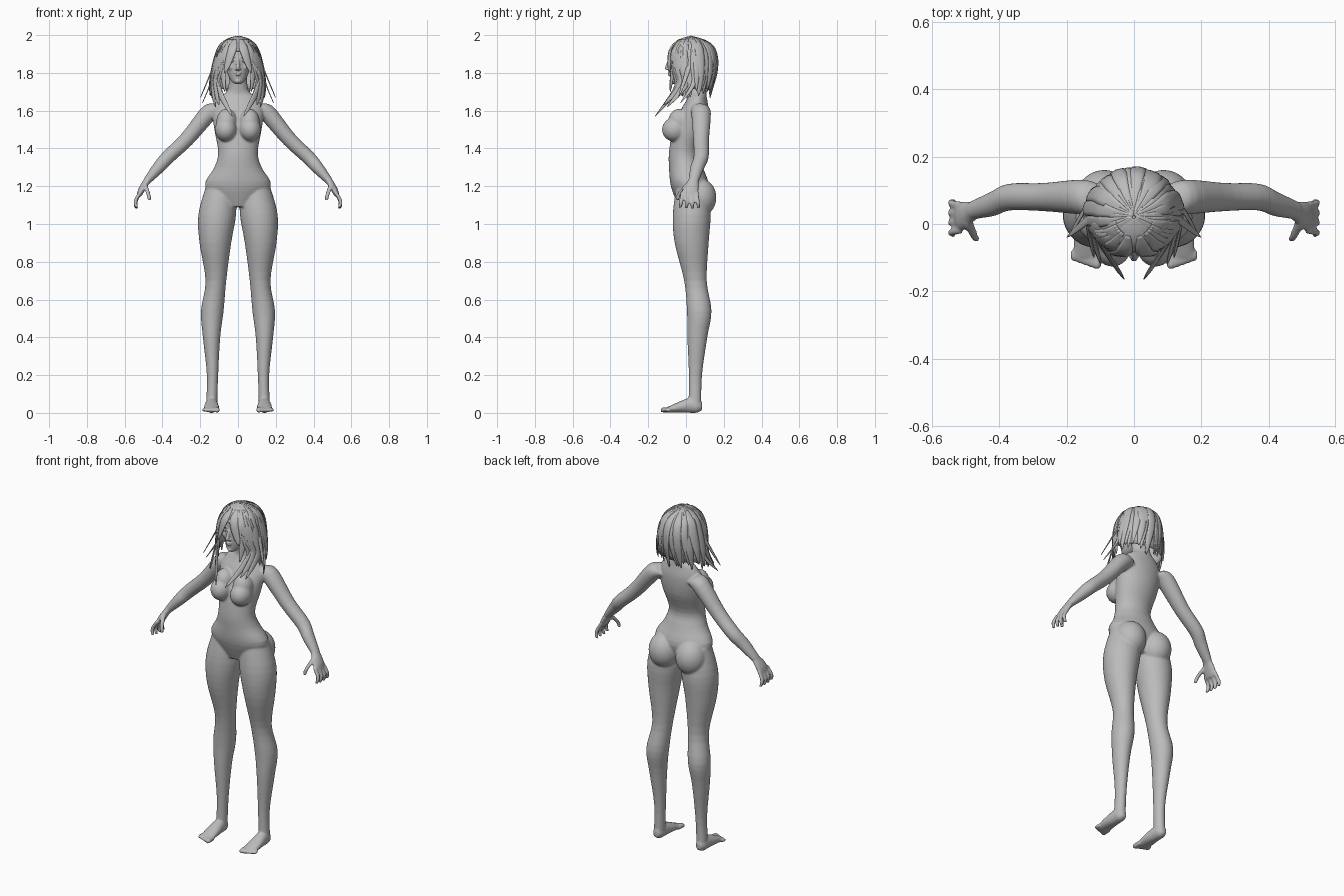
import bpy, bmesh, math, random
from mathutils import Vector, Matrix

random.seed(4)
if "Cube" in bpy.data.objects:
    bpy.data.objects.remove(bpy.data.objects["Cube"], do_unlink=True)

grey = bpy.data.materials.new("plain_grey")
grey.use_nodes = True
grey.diffuse_color = (0.5, 0.5, 0.5, 1)
grey.node_tree.nodes["Principled BSDF"].inputs["Base Color"].default_value = grey.diffuse_color
ACROSS, DEPTH, UP = Vector((1, 0, 0)), Vector((0, 1, 0)), Vector((0, 0, 1))


def smooth_rows(rows, steps=4):
    """Catmull-Rom interpolation of equal-length tuples."""
    result = []
    last = len(rows) - 1
    for index in range(last):
        before, start = rows[max(0, index - 1)], rows[index]
        end, after = rows[index + 1], rows[min(last, index + 2)]
        for step in range(steps):
            t = step / steps
            result.append([q + t * (r - p) / 2 + t * t * (2 * p - 5 * q + 4 * r - s) / 2
                           + t ** 3 * (3 * q - p - 3 * r + s) / 2
                           for p, q, r, s in zip(before, start, end, after)])
    return result + [list(rows[last])]


def loft(bm, rows, u=ACROSS, v=DEPTH, side=1, segments=28):
    """Closed tube; each row is x, y, z, radius along u, radius along v."""
    rings = []
    for x, y, z, radius_u, radius_v in smooth_rows(rows):
        ring = []
        for k in range(segments):
            turn = math.tau * k / segments
            point = Vector((x, y, z)) + u * radius_u * math.cos(turn) + v * radius_v * math.sin(turn)
            ring.append(bm.verts.new((point.x * side, point.y, point.z)))
        rings.append(ring)
    for ring, following in zip(rings, rings[1:]):
        for k in range(segments):
            bm.faces.new((ring[k], ring[k - 1], following[k - 1], following[k]))
    bm.faces.new(rings[0])
    bm.faces.new(rings[-1])


def blob(bm, centre, radii, side=1):
    """Ellipsoid used for rounded masses."""
    place = Matrix.Translation((centre[0] * side, centre[1], centre[2]))
    bmesh.ops.create_uvsphere(bm, u_segments=28, v_segments=18, radius=1,
                              matrix=place @ Matrix.Diagonal((*radii, 1)))


def finish(bm, name, voxel=0, soften=0, thickness=0):
    """Turn the bmesh into a smooth object, optionally fused or thickened."""
    bmesh.ops.recalc_face_normals(bm, faces=bm.faces)
    for face in bm.faces:
        face.smooth = True
    mesh = bpy.data.meshes.new(name)
    bm.to_mesh(mesh)
    bm.free()
    mesh.materials.append(grey)
    part = bpy.data.objects.new(name, mesh)
    bpy.context.collection.objects.link(part)
    if voxel:
        fuse = part.modifiers.new("fuse", 'REMESH')
        fuse.mode, fuse.voxel_size, fuse.use_smooth_shade = 'VOXEL', voxel, True
        relax = part.modifiers.new("soften", 'SMOOTH')
        relax.factor, relax.iterations = 0.5, soften
    if thickness:
        part.modifiers.new("thickness", 'SOLIDIFY').thickness = thickness


# Torso and neck
body = bmesh.new()
loft(body, [(0, .02, 1.09, .08, .06), (0, .02, 1.2, .175, .1), (0, 0, 1.3, .125, .09),
            (0, -.01, 1.38, .105, .08), (0, .02, 1.5, .125, .09), (0, .045, 1.6, .135, .075),
            (0, .06, 1.67, .1, .05), (0, .06, 1.71, .055, .045), (0, .04, 1.83, .045, .045)], segments=40)

for side in (1, -1):
    # Chest and hip masses
    blob(body, (.064, -.06, 1.5), (.058, .067, .064), side)
    blob(body, (.06, -.035, 1.54), (.055, .06, .07), side)
    blob(body, (.088, .075, 1.14), (.086, .086, .1), side)

    # Leg
    loft(body, [(.09, .03, 1.2, .08, .08), (.11, .03, 1.05, .1, .1), (.12, .03, .9, .084, .09),
                (.117, .05, .7, .055, .06), (.136, .07, .54, .06, .065), (.14, .06, .4, .046, .053),
                (.135, .05, .2, .03, .035), (.14, .047, .03, .03, .034)], side=side)

    # Foot and toes, each toe a little smaller than the last
    loft(body, [(.14, .085, .035, .016, .02), (.14, .06, .035, .03, .034), (.14, .02, .04, .034, .04),
                (.14, -.04, .03, .04, .028), (.14, -.1, .016, .04, .014)], ACROSS, UP, side)
    for k in range(5):
        x, r, tip = .11 + .0175 * k, .0135 - .001 * k, .006 * k - .134
        loft(body, [(x, -.08, .017, r, r), (x, tip + .01, .015, r, r), (x, tip, .013, r / 2, r / 2)],
             ACROSS, UP, side, 12)

    # Arm
    loft(body, [(.1, .07, 1.61, .045, .04), (.155, .08, 1.587, .052, .047), (.27, .08, 1.45, .042, .04),
                (.37, .08, 1.355, .04, .037), (.42, .06, 1.3, .037, .033), (.485, .04, 1.225, .027, .02)],
         DEPTH, (ACROSS + UP).normalized(), side)

    # Palm
    loft(body, [(.475, .04, 1.24, .025, .022), (.508, .025, 1.185, .042, .02), (.524, .02, 1.147, .04, .013)],
         DEPTH, ACROSS, side)

    # Fingers fan out from the palm, with the thumb in front
    for k in range(4):
        y, drop, fan = .056 - .025 * k, .003 * abs(k - 1), .004 * (1.5 - k)
        loft(body, [(.516, y, 1.17, .0115, .0115), (.543, y + fan, 1.115 + drop, .011, .011),
                    (.536, y + fan * 2, 1.08 + drop, .009, .009)], ACROSS, DEPTH, side, 12)
    loft(body, [(.495, .01, 1.21, .015, .018), (.475, -.035, 1.16, .012, .012), (.468, -.045, 1.125, .009, .009)],
         ACROSS, DEPTH, side, 12)
finish(body, "body", .0055, 7)

# Head with nose, lips, chin, brows and cheeks
head = bmesh.new()
loft(head, [(0, -.058, 1.742, .017, .018), (0, -.04, 1.76, .038, .043), (0, -.01, 1.81, .06, .078),
            (0, .01, 1.88, .07, .096), (0, .022, 1.94, .067, .094), (0, .03, 1.985, .028, .04)])
loft(head, [(0, -.083, 1.875, .007, .01), (0, -.1, 1.828, .011, .012), (0, -.094, 1.815, .009, .008)], segments=14)
for height, width in ((1.8, .018), (1.79, .015)):
    blob(head, (0, -.085, height), (width, .013, .005))
blob(head, (0, -.07, 1.757), (.018, .018, .014))
for side in (1, -1):
    blob(head, (.03, -.074, 1.886), (.024, .016, .006), side)
    blob(head, (.036, -.057, 1.832), (.02, .024, .022), side)
    blob(head, (.01, -.092, 1.82), (.007, .008, .006), side)
finish(head, "head", .0035, 4)

eyes = bmesh.new()
for side in (1, -1):
    blob(eyes, (.03, -.071, 1.863), (.015, .014, .008), side)
finish(eyes, "eyes")

# Hair envelope: height, half width, half depth, centre y
ENVELOPE = smooth_rows([(1.994, .005, .005, .02), (1.98, .05, .057, .025), (1.95, .086, .1, .03),
                        (1.9, .11, .123, .035), (1.8, .135, .123, .035), (1.7, .144, .095, .035),
                        (1.6, .13, .08, .03)])


def on_hair(angle, height, lift=0):
    """Point on the hair envelope; angle zero is the front."""
    for upper, lower in zip(ENVELOPE, ENVELOPE[1:]):
        if height >= lower[0]:
            break
    t = max(0, min(1, (upper[0] - height) / (upper[0] - lower[0])))
    width, depth, centre = (p + t * (q - p) for p, q in zip(upper[1:], lower[1:]))
    return Vector(((width + lift) * math.sin(angle), centre - (depth + lift) * math.cos(angle), height))


# Hair under-layer, short above the face and long elsewhere
CROWN = ENVELOPE[0][0]
shell = bmesh.new()
columns = []
for i in range(48):
    angle = math.tau * i / 48
    from_front = min(angle, math.tau - angle)
    hem = 1.915 - .2 * max(0, min(1, (from_front - .65) * 3))
    columns.append([shell.verts.new(on_hair(angle, CROWN - (CROWN - hem) * (j / 14) ** 1.6)) for j in range(15)])
for left, right in zip(columns, columns[1:] + columns[:1]):
    for j in range(14):
        shell.faces.new((left[j], right[j], right[j + 1], left[j + 1]))
finish(shell, "hair_under_layer", thickness=.004)

locks = bmesh.new()


def lock(path, width):
    """Tapered, slightly arched strand following a path."""
    points = [Vector(p) for p in smooth_rows(path, 5)]
    last = len(points) - 1
    rows = []
    for i, point in enumerate(points):
        t = i / last
        along = points[min(i + 1, last)] - points[max(i - 1, 0)]
        outward = Vector((point.x, point.y - .03, .02)).normalized()
        across = along.cross(outward).normalized()
        half = width * min(1, .25 + t * 2) * (1 - .95 * t ** 5)
        rows.append([locks.verts.new(point + across * half * k + outward * .18 * half * (1 - abs(k)))
                     for k in (-1, -.5, 0, .5, 1)])
    for row, following in zip(rows, rows[1:]):
        for k in range(4):
            locks.faces.new((row[k], row[k + 1], following[k + 1], following[k]))


# Long locks around the back and sides
COUNT = 26
for k in range(COUNT):
    angle = 1 + (math.tau - 2) * k / (COUNT - 1)
    hem = random.uniform(1.665, 1.71)
    lift = random.uniform(.002, .009)
    lean = random.uniform(-.12, .12)
    lock([on_hair(angle + lean * t, CROWN - (CROWN - hem) * t ** 1.5, lift * min(1, t * 4))
          for t in (0, .15, .3, .5, .7, .85, 1)], random.uniform(.017, .027))

# Parted fringe, face-framing locks and loose ends: start angle, tip, width
FRONT_LOCKS = [(.3, (.07, -.09, 1.8), .024), (.65, (.07, -.085, 1.7), .022), (.8, (.07, -.1, 1.65), .026),
               (.9, (.03, -.165, 1.57), .028), (1, (.1, -.12, 1.63), .028), (1.2, (.12, -.1, 1.62), .025),
               (1.4, (.2, -.04, 1.67), .015), (1.6, (.19, -.03, 1.64), .015)]
for side in (1, -1):
    for angle, (x, y, z), width in FRONT_LOCKS:
        path = [on_hair(angle * side, height, .007) for height in (1.98, 1.92, 1.83, 1.74) if height > z + .07]
        lock(path + [Vector((x * side, y, z))], width)
finish(locks, "hair_locks", thickness=.003)
